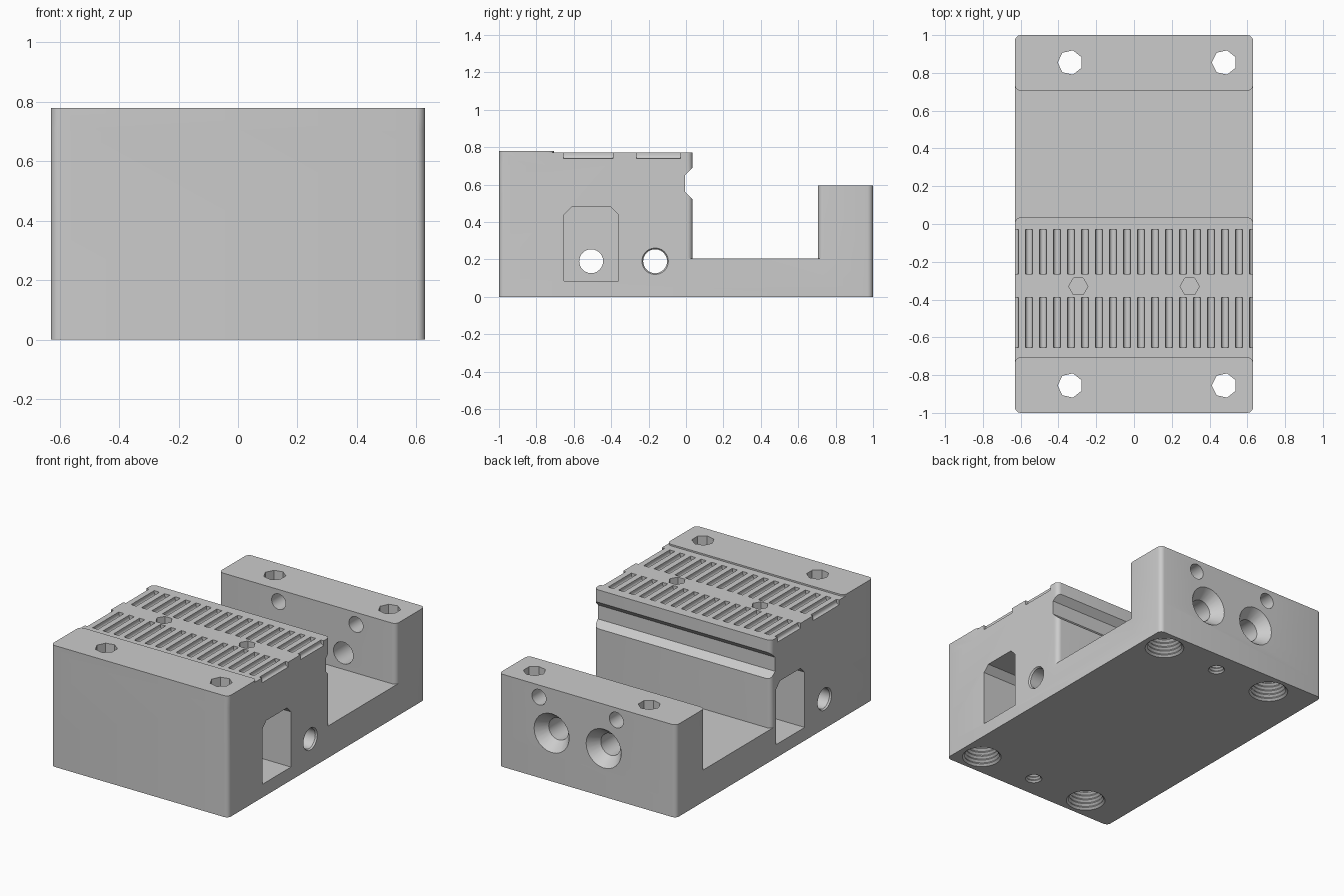
import bpy, bmesh
from math import cos, sin, pi, radians
from mathutils import Vector

default = bpy.data.objects.get("Cube")
if default:
    bpy.data.objects.remove(default, do_unlink=True)

grey = bpy.data.materials.new("plain_grey")
grey.use_nodes = True
COLOUR = (0.6, 0.6, 0.6, 1)
grey.diffuse_color = COLOUR
grey.node_tree.nodes["Principled BSDF"].inputs["Base Color"].default_value = COLOUR

W = 0.63          # half width
BACK = 0.855      # distance of the fixing holes from the middle
MID = 0.07        # centre line of the hole pattern


def add_prism(bm, outline, axis, lo, hi):
    """Extrude a 2D outline along x, y or z."""
    def place(a, b, t):
        return {"x": (t, a, b), "y": (a, t, b), "z": (a, b, t)}[axis]
    ends = [[bm.verts.new(place(a, b, t)) for a, b in outline] for t in (lo, hi)]
    bridge(bm, ends)


def add_lathe(bm, origin, direction, rings, sides=24, phase=0.0):
    """Turn (radius, distance) rings about an axis."""
    w = Vector(direction)
    u = Vector((0, 1, 0)) if abs(w.x) > 0.5 else Vector((1, 0, 0))
    v = w.cross(u)
    loops = []
    for r, t in rings:
        angles = [phase + 2 * pi * i / sides for i in range(sides)]
        loops.append([bm.verts.new(Vector(origin) + w * t + r * (u * cos(a) + v * sin(a)))
                      for a in angles])
    bridge(bm, loops)


def bridge(bm, loops):
    n = len(loops[0])
    for low, high in zip(loops, loops[1:]):
        for i in range(n):
            j = (i + 1) % n
            bm.faces.new((low[i], low[j], high[j], high[i]))
    bm.faces.new(loops[0])
    bm.faces.new(loops[-1])


def finish(bm, name):
    bmesh.ops.recalc_face_normals(bm, faces=bm.faces)
    mesh = bpy.data.meshes.new(name)
    bm.to_mesh(mesh)
    bm.free()
    mesh.materials.append(grey)
    obj = bpy.data.objects.new(name, mesh)
    bpy.context.collection.objects.link(obj)
    return obj


def rounded_slab(name, y0, y1, z0, z1, r=0.03):
    outline = []
    for k, (x, y) in enumerate(((W - r, y1 - r), (r - W, y1 - r), (r - W, y0 + r), (W - r, y0 + r))):
        for i in range(6):
            a = k * pi / 2 + i * pi / 10
            outline.append((x + r * cos(a), y + r * sin(a)))
    bm = bmesh.new()
    add_prism(bm, outline, "z", z0, z1)
    return finish(bm, name)


def combine(body, tool, operation):
    tool.hide_render = True
    mod = body.modifiers.new("shape", "BOOLEAN")
    mod.operation, mod.solver, mod.object = operation, "EXACT", tool
    bpy.context.view_layer.objects.active = body
    bpy.ops.object.modifier_apply(modifier=mod.name)
    bpy.data.objects.remove(tool, do_unlink=True)


# Solid body: floor plate, tall block, raised front rail, rear wall
body = rounded_slab("fixture_body", -1, 1, 0, 0.205)
combine(body, rounded_slab("tall_block", -1, 0.035, 0.1, 0.77), "UNION")
combine(body, rounded_slab("front_rail", -1, -0.705, 0.7, 0.78), "UNION")
combine(body, rounded_slab("rear_wall", 0.705, 1, 0.1, 0.595), "UNION")

# Long dovetail groove on the inner face of the tall block
bm = bmesh.new()
add_prism(bm, [(0.075, 0.73), (-0.005, 0.65), (-0.005, 0.56), (0.075, 0.48)], "x", -1, 1)
combine(body, finish(bm, "groove_cutter"), "DIFFERENCE")

# Two rows of round-bottomed slots across the top
bm = bmesh.new()
R = 0.0185
for y0, y1 in ((-0.265, -0.03), (-0.655, -0.39)):
    for i in range(18):
        x = -0.63 + i * 0.0741
        arc = [(x + R * cos(a), 0.757 + R * sin(a)) for a in (pi + k * pi / 8 for k in range(9))]
        add_prism(bm, [(x - R, 0.8)] + arc + [(x + R, 0.8)], "y", y0, y1)
combine(body, finish(bm, "slot_cutter"), "DIFFERENCE")

# Side pockets, one on each side, offset front to back
bm = bmesh.new()
for centre, lo, hi in ((-0.507, W - 0.35, 1), (-0.16, -1, 0.35 - W)):
    h, c = 0.145, 0.04
    add_prism(bm, [(centre - h, 0.085), (centre + h, 0.085), (centre + h, 0.48 - c),
                   (centre + h - c, 0.48), (centre - h + c, 0.48), (centre - h, 0.48 - c)],
              "x", lo, hi)
combine(body, finish(bm, "pocket_cutter"), "DIFFERENCE")

# Cross bores through both sides, with a small lead-in
bm = bmesh.new()
for y in (-0.507, -0.165):
    add_lathe(bm, (-W, y, 0.19), (1, 0, 0),
              [(0.071, -0.1), (0.071, 0), (0.064, 0.01), (0.064, 2 * W - 0.01),
               (0.071, 2 * W), (0.071, 2 * W + 0.1)])
combine(body, finish(bm, "cross_bore_cutter"), "DIFFERENCE")

# Countersunk bores and small plain bores through the rear wall
bm = bmesh.new()
for side in (-1, 1):
    add_lathe(bm, (MID + side * 0.185, 1, 0.31), (0, -1, 0),
              [(0.125, -0.05), (0.125, 0), (0.07, 0.07), (0.07, 0.34)])
    add_lathe(bm, (MID + side * 0.275, 1, 0.517), (0, -1, 0), [(0.05, -0.05), (0.05, 0.34)])
combine(body, finish(bm, "rear_bore_cutter"), "DIFFERENCE")

# Faceted upright bores and blind six-sided holes in the top
bm = bmesh.new()
for x in (MID - 0.408, MID + 0.408):
    for y in (-BACK, BACK):
        add_lathe(bm, (x, y, 0.05), (0, 0, 1), [(0.066, 0), (0.066, 0.9)], 7, pi)
for x in (-0.295, 0.295):
    add_lathe(bm, (x, -0.33, 0.5), (0, 0, 1), [(0.051, 0), (0.051, 0.4)], 6)
combine(body, finish(bm, "upright_bore_cutter"), "DIFFERENCE")


def thread(radius, depth, turns, taper):
    """Ridged, narrowing rings for a threaded hole."""
    rings = [(radius, -0.05), (radius, 0)]
    for i in range(turns):
        r = radius - taper * (i + 1) / turns
        rings += [(r - 0.008, depth * (i + 0.5) / turns), (r, depth * (i + 1) / turns)]
    return rings


# Threaded sockets in the underside
bm = bmesh.new()
for y in (-BACK, BACK):
    for x in (MID - 0.408, MID + 0.408):
        add_lathe(bm, (x, y, 0), (0, 0, 1), thread(0.117, 0.14, 6, 0.03))
    add_lathe(bm, (MID, y, 0), (0, 0, 1), thread(0.05, 0.1, 5, 0.012), 16)
combine(body, finish(bm, "socket_cutter"), "DIFFERENCE")

# Smooth the round surfaces, keep machined edges sharp
bpy.ops.object.select_all(action="DESELECT")
body.select_set(True)
bpy.context.view_layer.objects.active = body
bpy.ops.object.shade_smooth_by_angle(angle=radians(30))
